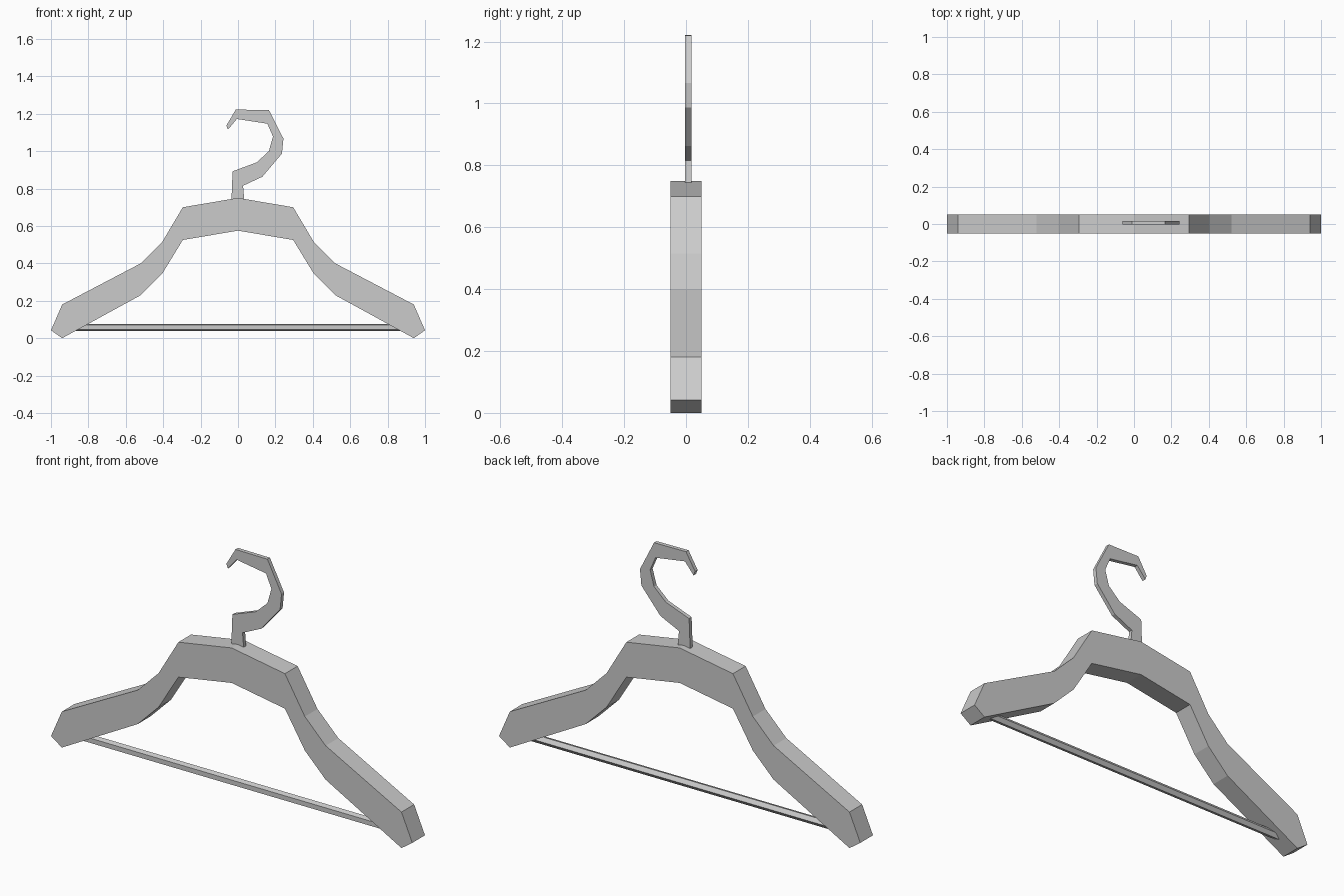
import bpy
import bmesh
import math

cube = bpy.data.objects.get("Cube")
if cube:
    bpy.data.objects.remove(cube, do_unlink=True)

GREY = (0.6, 0.6, 0.6, 1.0)
grey = bpy.data.materials.new("plain grey")
grey.use_nodes = True
grey.diffuse_color = GREY
grey.node_tree.nodes["Principled BSDF"].inputs["Base Color"].default_value = GREY


def add_object(name, bm):
    bmesh.ops.recalc_face_normals(bm, faces=bm.faces)
    mesh = bpy.data.meshes.new(name)
    bm.to_mesh(mesh)
    bm.free()
    mesh.materials.append(grey)
    obj = bpy.data.objects.new(name, mesh)
    bpy.context.collection.objects.link(obj)
    return obj


def slab(name, first_side, second_side, y_front, y_back):
    """Flat band between two matching edge paths, given thickness along y."""
    bm = bmesh.new()
    rows = [[bm.verts.new((x, y_front, z)) for x, z in side]
            for side in (first_side, second_side)]
    faces = []
    for i in range(len(first_side) - 1):
        faces.append(bm.faces.new((rows[0][i], rows[0][i + 1],
                                   rows[1][i + 1], rows[1][i])))
    result = bmesh.ops.extrude_face_region(bm, geom=faces, use_keep_orig=True)
    moved = [v for v in result["geom"] if isinstance(v, bmesh.types.BMVert)]
    bmesh.ops.translate(bm, verts=moved, vec=(0, y_back - y_front, 0))
    return add_object(name, bm)


# Shoulder body: one arm's edges, mirrored to the other side
arm_top = [(0, 0.75), (0.295, 0.70), (0.405, 0.515), (0.52, 0.40), (0.94, 0.18), (1.0, 0.042)]
arm_under = [(0, 0.575), (0.295, 0.525), (0.405, 0.345), (0.52, 0.23), (0.94, 0.0), (1.0, 0.042)]


def mirrored(path):
    return [(-x, z) for x, z in reversed(path)] + path[1:]


# The tips close to a point, so merge their doubled corners
body = slab("shoulder_body", mirrored(arm_top), mirrored(arm_under), -0.05, 0.05)
bm = bmesh.new()
bm.from_mesh(body.data)
bmesh.ops.remove_doubles(bm, verts=bm.verts, dist=0.0001)
bmesh.ops.recalc_face_normals(bm, faces=bm.faces)
bm.to_mesh(body.data)
bm.free()

# Hook: thin bent strip rising from the peak
hook_inner = [(-0.035, 0.735), (-0.029, 0.892), (0.10, 0.94), (0.165, 1.0),
              (0.187, 1.078), (0.157, 1.147), (-0.006, 1.172), (-0.054, 1.115)]
hook_outer = [(0.034, 0.735), (0.027, 0.815), (0.13, 0.863), (0.235, 0.987),
              (0.243, 1.067), (0.165, 1.22), (-0.012, 1.222), (-0.062, 1.137)]
slab("hook", hook_inner, hook_outer, -0.003, 0.017)

# Trouser bar: five-sided rod with its flat side to the front
bm = bmesh.new()
bmesh.ops.create_cone(bm, cap_ends=True, segments=5, radius1=0.02, radius2=0.02, depth=1.78)
for v in bm.verts:
    side = 1 if v.co.z > 0 else -1
    angle = math.atan2(v.co.y, v.co.x) - math.pi / 2
    v.co = (side * 0.89, 0.02 * math.cos(angle), 0.058 + 0.02 * math.sin(angle))
add_object("trouser_bar", bm)
